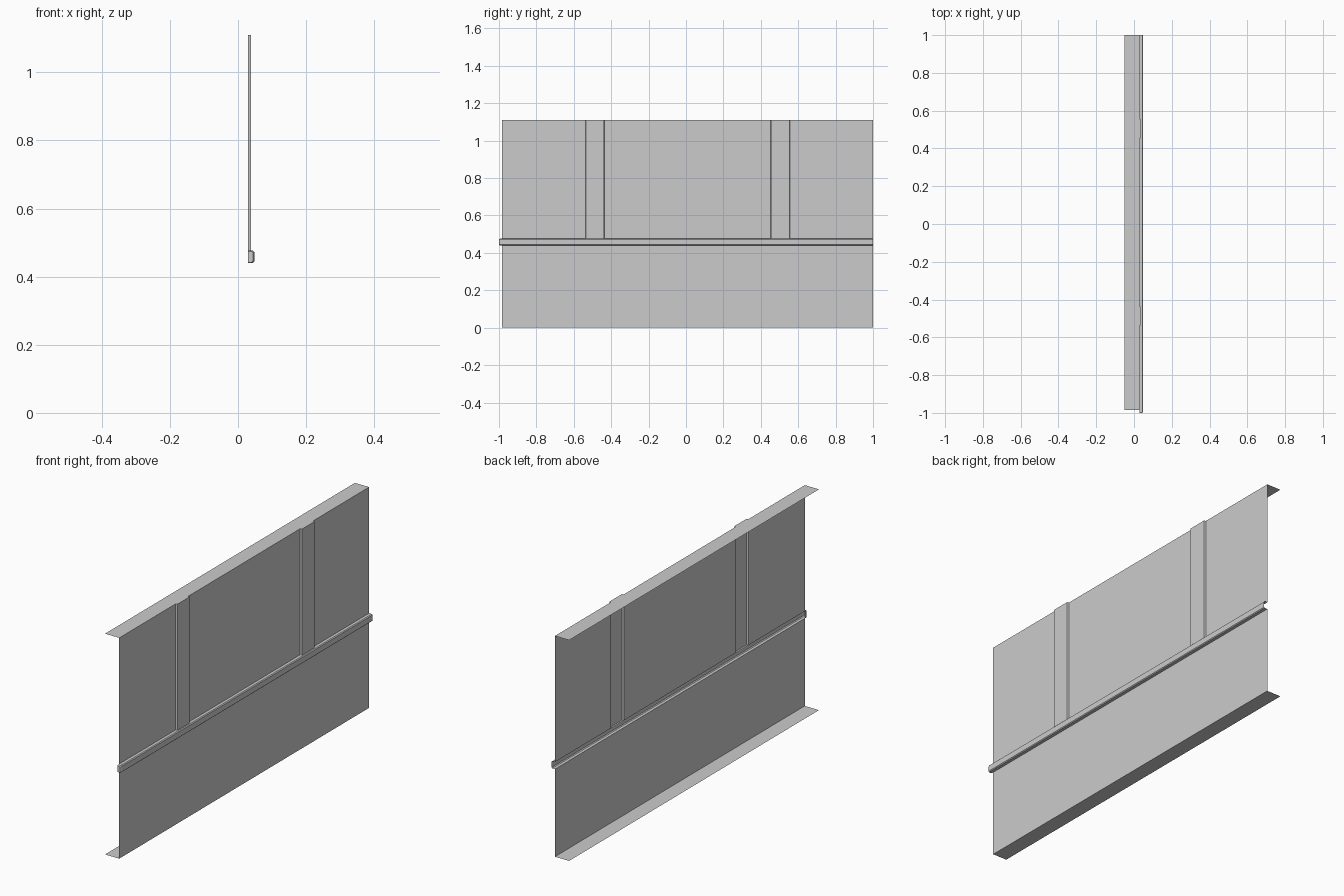
import bpy
import bmesh

cube = bpy.data.objects.get("Cube")
if cube:
    bpy.data.objects.remove(cube, do_unlink=True)

grey = bpy.data.materials.new("wall_grey")
grey.use_nodes = True
grey.diffuse_color = (0.6, 0.6, 0.6, 1)
grey.node_tree.nodes["Principled BSDF"].inputs["Base Color"].default_value = (0.6, 0.6, 0.6, 1)

# Main dimensions
BACK, WALL, PILASTER, RAIL = -0.05, 0.029, 0.038, 0.048
Y0, Y1 = -0.985, 1.0
RAIL_LOW, RAIL_TOP, TOP = 0.44, 0.476, 1.11


def finish(name, bm):
    mesh = bpy.data.meshes.new(name)
    bm.to_mesh(mesh)
    bm.free()
    mesh.materials.append(grey)
    obj = bpy.data.objects.new(name, mesh)
    bpy.context.collection.objects.link(obj)
    return obj


def loft(bm, rings):
    """Join open rows of points with quads and return the rows."""
    rows = [[bm.verts.new(p) for p in ring] for ring in rings]
    for a, b in zip(rows, rows[1:]):
        for i in range(len(a) - 1):
            bm.faces.new((a[i], a[i + 1], b[i + 1], b[i]))
    return rows


def sheet(name, path, z0, z1):
    bm = bmesh.new()
    loft(bm, [[(x, y, z) for x, y in path] for z in (z0, z1)])
    return finish(name, bm)


def flange(name, path, z):
    bm = bmesh.new()
    loft(bm, [[(BACK, y, z) for x, y in path], [(x, y, z) for x, y in path]])
    bmesh.ops.dissolve_degenerate(bm, dist=1e-5, edges=bm.edges)
    return finish(name, bm)


# Plan outline of the wall, stepping out at each pilaster
flat = [(WALL, Y0), (WALL, Y1)]
stepped = [(WALL, Y0)]
for a, b in ((-0.537, -0.437), (0.453, 0.555)):
    stepped += [(WALL, a), (PILASTER, a + 0.002), (PILASTER, b - 0.002), (WALL, b)]
stepped.append((WALL, Y1))

sheet("lower_wall", flat, 0, RAIL_LOW)
sheet("upper_wall_with_pilasters", stepped, RAIL_TOP, TOP)
flange("bottom_flange", flat, 0)
flange("top_flange", stepped, TOP)

# Hollow rail with softened outer corners, closed only at the front end
c = 0.004


def rail_ring(y, inset):
    r = RAIL - inset
    lo, hi = RAIL_LOW + inset / 2, RAIL_TOP - inset / 2
    return [(WALL, y, lo), (r - c, y, lo), (r, y, lo + c),
            (r, y, hi - c), (r - c, y, hi), (WALL, y, hi)]


bm = bmesh.new()
rows = loft(bm, [rail_ring(Y1, 0), rail_ring(Y0, 0), rail_ring(-0.994, 0), rail_ring(-1, c)])
bm.faces.new(rows[-1])
for a, b in zip(rows[1:], rows[2:]):
    bm.faces.new((a[-1], a[0], b[0], b[-1]))
bmesh.ops.recalc_face_normals(bm, faces=bm.faces)
finish("wall_rail", bm)
